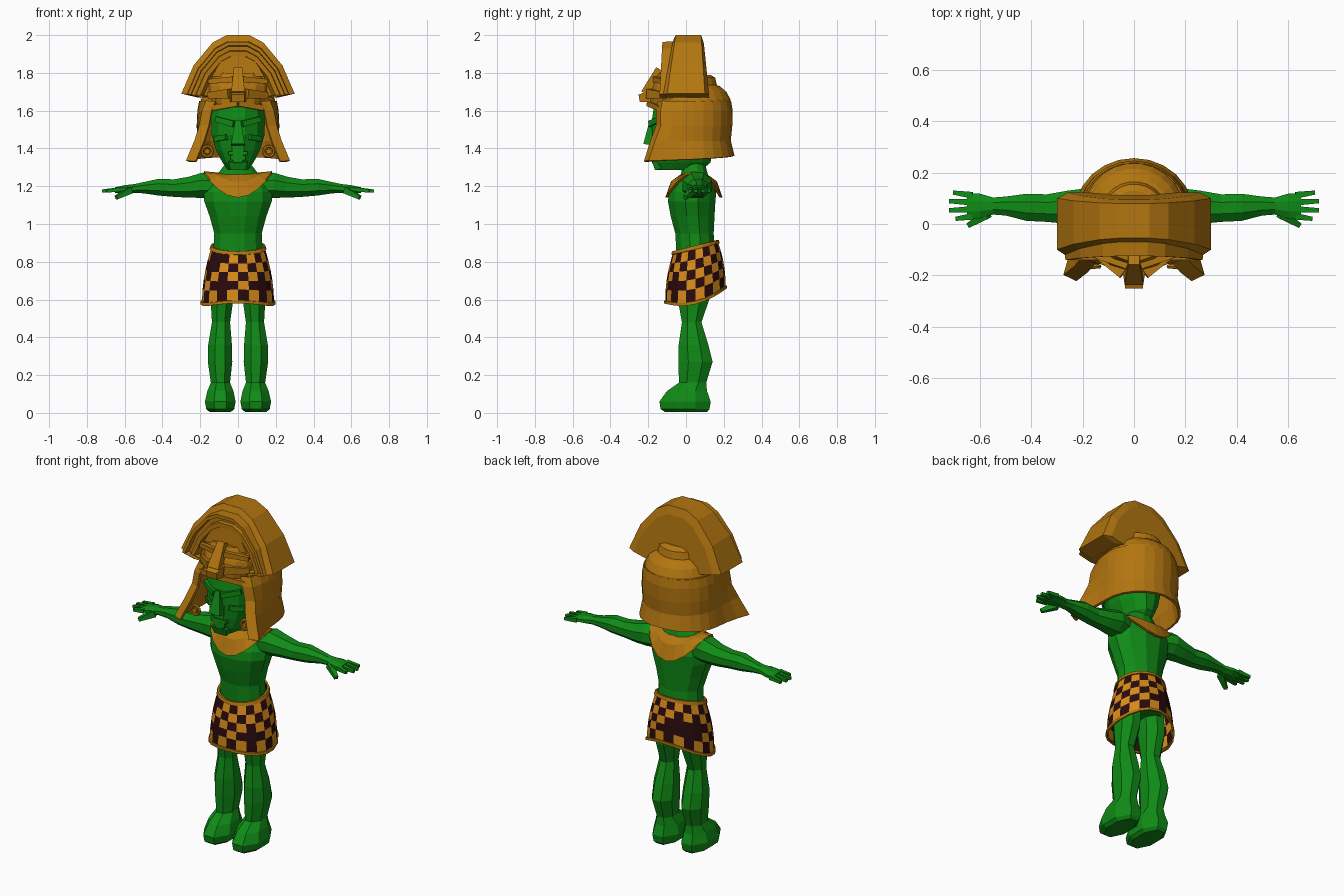
import bpy, bmesh, random
from math import sin, cos, pi, tau
from mathutils import Vector

random.seed(4)
if "Cube" in bpy.data.objects:
    bpy.data.objects.remove(bpy.data.objects["Cube"])


def material(name, rgb):
    m = bpy.data.materials.new(name)
    m.use_nodes = True
    m.diffuse_color = (*rgb, 1)
    bsdf = m.node_tree.nodes["Principled BSDF"]
    bsdf.inputs["Base Color"].default_value = (*rgb, 1)
    bsdf.inputs["Roughness"].default_value = 0.8
    return m


GREEN = material("green_skin", (0.005, 0.26, 0.008))
GOLD = material("gold", (0.45, 0.18, 0.005))
ORANGE = material("orange_check", (0.68, 0.26, 0.01))
DARK = material("dark_maroon", (0.022, 0.003, 0.004))


def loft(name, rings, mats, closed=True, caps=True, mirror=False, rule=None):
    """Skin a list of point rings; rule(row, column) picks a material index."""
    bm = bmesh.new()
    rows = [[bm.verts.new(p) for p in r] for r in rings]
    n = len(rows[0])
    for j in range(len(rows) - 1):
        for i in range(n if closed else n - 1):
            k = (i + 1) % n
            f = bm.faces.new((rows[j][i], rows[j][k], rows[j + 1][k], rows[j + 1][i]))
            if rule:
                f.material_index = rule(j, i)
    if caps:
        bm.faces.new(rows[0])
        bm.faces.new(rows[-1])
    bmesh.ops.recalc_face_normals(bm, faces=bm.faces)
    me = bpy.data.meshes.new(name)
    bm.to_mesh(me)
    bm.free()
    for m in mats:
        me.materials.append(m)
    ob = bpy.data.objects.new(name, me)
    bpy.context.collection.objects.link(ob)
    if mirror:
        ob.modifiers.new("Mirror", 'MIRROR')
    return ob


def ring(n, x, y, z, rx, ry):
    """Level ellipse, first point off the front axis."""
    return [(x + rx * cos(tau * (i + .5) / n), y + ry * sin(tau * (i + .5) / n), z)
            for i in range(n)]


def side_ring(n, x, y, z, ry, rz):
    """Upright ellipse across the x axis."""
    return [(x, y + ry * cos(tau * (i + .5) / n), z + rz * sin(tau * (i + .5) / n))
            for i in range(n)]


def bar(name, p0, p1, s0, s1, mat, mirror=False):
    """Tapered four sided bar from p0 to p1."""
    a, b = Vector(p0), Vector(p1)
    q = (b - a).to_track_quat('Z', 'Y')
    rings = [[c + q @ Vector((u * s[0], v * s[1], 0))
              for u, v in ((-1, -1), (1, -1), (1, 1), (-1, 1))]
             for c, s in ((a, s0), (b, s1))]
    return loft(name, rings, [mat], mirror=mirror)


# Body: y centre, z, half width, half depth
torso = [(.05, .70, .13, .10), (.05, .86, .135, .105), (.045, .95, .13, .105),
         (.035, 1.04, .155, .12), (.03, 1.12, .185, .13), (.035, 1.17, .185, .13),
         (.045, 1.22, .165, .105), (.045, 1.255, .12, .075), (.04, 1.33, .06, .06)]
loft("torso", [ring(12, 0, y, z, a, b) for y, z, a, b in torso], [GREEN])

# Legs and feet: x, y, z, half width, half depth
leg = [(.08, .04, .75, .065, .09), (.085, .04, .60, .065, .09), (.09, .03, .48, .052, .056),
       (.095, .04, .36, .068, .085), (.095, .05, .27, .07, .098), (.093, .035, .16, .055, .078),
       (.093, .005, .115, .075, .115), (.094, -.005, .06, .088, .147), (.094, -.005, .02, .08, .14),
       (.094, 0, .004, .06, .12)]
loft("leg", [ring(8, *r) for r in leg], [GREEN], mirror=True)

# Arms and hands
arm = [(.12, .05, 1.20, .075, .065), (.19, .06, 1.205, .085, .072), (.26, .065, 1.195, .07, .06),
       (.34, .062, 1.19, .058, .05), (.42, .065, 1.195, .057, .048), (.50, .07, 1.192, .04, .032),
       (.55, .07, 1.188, .036, .025), (.60, .07, 1.185, .052, .022), (.65, .07, 1.18, .055, .016)]
loft("arm", [side_ring(8, *r) for r in arm], [GREEN], mirror=True)
for k, (y, tip) in enumerate(((.03, .695), (.057, .72), (.085, .72), (.112, .705))):
    bar(f"finger_{k}", (.63, y, 1.182), (tip, .07 + (y - .07) * 1.25, 1.175),
        (.013, .012), (.008, .008), GREEN, True)
bar("thumb", (.57, .04, 1.18), (.645, -.005, 1.14), (.018, .018), (.01, .01), GREEN, True)

# Head
head = [(-.035, 1.285, .055, .12), (-.025, 1.325, .085, .16), (-.02, 1.39, .12, .165),
        (-.02, 1.47, .145, .165), (-.02, 1.56, .148, .165), (-.02, 1.62, .14, .155),
        (-.01, 1.68, .10, .10)]
loft("head", [ring(12, 0, y, z, a, b) for y, z, a, b in head], [GREEN])
bar("nose", (0, -.18, 1.55), (0, -.20, 1.42), (.014, .012), (.036, .026), GREEN)
bar("brow", (.02, -.185, 1.53), (.115, -.135, 1.555), (.016, .016), (.014, .014), GREEN, True)
bar("cheek", (.055, -.165, 1.46), (.115, -.11, 1.45), (.02, .014), (.018, .014), GREEN, True)
bar("upper_lip", (-.05, -.172, 1.375), (.05, -.172, 1.375), (.015, .01), (.015, .01), GREEN)
bar("lower_lip", (-.04, -.168, 1.35), (.04, -.168, 1.35), (.014, .012), (.014, .012), GREEN)
bar("chin", (0, -.15, 1.335), (0, -.14, 1.29), (.05, .03), (.04, .025), GREEN)

# Collar draped over the shoulders
def collar_ring(r, d, z, lift):
    return [(r * cos(t), .042 + d * sin(t), z + lift * cos(t) ** 2)
            for t in (tau * i / 20 for i in range(20))]


collar = [(.075, .072, 1.262, .008), (.135, .122, 1.225, .05), (.18, .148, 1.15, .13),
          (.182, .152, 1.14, .13), (.165, .135, 1.14, .12)]
loft("collar", [collar_ring(*r) for r in collar], [GOLD], caps=False)

# Checked skirt with gold hems
COLS = 20


def skirt_ring(f, grow):
    pts = []
    for i in range(COLS):
        t = tau * i / COLS
        c, s = cos(t), sin(t)
        top = .88 + .03 * s
        low = .595 + .04 * s - .02 * c * c + .025 * s * s
        bulge = .012 * sin(pi * f)
        pts.append(((.14 + .052 * f + bulge + grow) * c,
                    .05 + (.118 + .042 * f + bulge + grow) * s, top + (low - top) * f))
    return pts


skirt_rows = [(-.02, -.004), (-.02, .007), (.045, .007), (.05, 0), (.22, 0), (.39, 0), (.56, 0),
              (.73, 0), (.94, 0), (.945, .006), (1, .006), (1, -.005)]
checks = {(j, i): 1 if (i + j) % 2 and random.random() < .85 else 2
          for j in range(3, 8) for i in range(COLS)}
loft("skirt", [skirt_ring(*r) for r in skirt_rows], [GOLD, ORANGE, DARK], caps=False,
     rule=lambda j, i: checks.get((j, i), 0))

# Helmet dome
dome = [(1.625, .2, .2), (1.66, .197, .197), (1.70, .178, .175), (1.73, .145, .14),
        (1.735, .13, .125), (1.775, .12, .115), (1.79, .09, .09)]
loft("helmet_dome", [ring(24, 0, .04, z, a, b) for z, a, b in dome], [GOLD])

# Helmet neck guard: z, back y, side x, front corner x and y
guard = [(1.36, .25, .225, .27, -.195), (1.44, .23, .208, .225, -.16), (1.52, .238, .212, .2, -.13),
         (1.60, .24, .208, .185, -.13), (1.65, .232, .199, .165, -.12)]


def guard_row(z, back, side, fx, fy):
    row = [(side * sin(a), .04 + (back - .04) * cos(a)) for a in (pi / 2 * k / 6 for k in range(7))]
    row += [(side + (fx - side) * f ** 2, .04 + (fy - .04) * f) for f in (.33, .67, 1)]
    row.append((fx - .048, fy - .022))
    drop = .03 if z < 1.4 else 0
    return [(x, y, z - drop * k / (len(row) - 1)) for k, (x, y) in enumerate(row)]


neck_guard = loft("helmet_neck_guard", [guard_row(*r) for r in guard], [GOLD],
                  closed=False, caps=False, mirror=True)
shell = neck_guard.modifiers.new("Thickness", 'SOLIDIFY')
shell.thickness, shell.offset = .014, 0

# Animal mask on the helmet front
mask = [(-.04, 1.635, .15, .155), (-.04, 1.68, .165, .155), (-.035, 1.73, .17, .14),
        (-.03, 1.80, .13, .115)]
loft("mask_base", [ring(16, 0, y, z, a, b) for y, z, a, b in mask], [GOLD])
bar("mask_snout", (0, -.14, 1.685), (0, -.248, 1.665), (.05, .04), (.034, .02), GOLD)
bar("mask_nose_bridge", (0, -.14, 1.82), (0, -.215, 1.69), (.022, .02), (.036, .025), GOLD)
bar("mask_brow", (.025, -.16, 1.765), (.155, -.12, 1.755), (.016, .016), (.012, .012), GOLD, True)
bar("mask_cheek", (.04, -.19, 1.69), (.15, -.11, 1.68), (.025, .025), (.018, .018), GOLD, True)
bar("helmet_brow_edge", (0, -.195, 1.638), (.145, -.135, 1.612), (.014, .014), (.014, .014), GOLD, True)

# Fan crest: scale, depth at the base, depth at the top
half = [(.30, 1.69), (.235, 1.84), (.135, 1.96), (.06, 2.0)]
outline = [(.215, 1.67)] + half + [(-x, z) for x, z in reversed(half)] + [(-.215, 1.67)]


def crest_ring(s, base, top):
    return [(x * s, base + (top - base) * max(0, z - 1.69) / .31, 1.67 + (z - 1.67) * s)
            for x, z in outline]


crest = [(.6, -.09, -.08), (.66, -.125, -.115), (.74, -.125, -.115), (.75, -.105, -.095),
         (.82, -.105, -.095), (.83, -.14, -.125), (.89, -.14, -.125), (.9, -.12, -.07),
         (1, -.10, -.055), (1, .10, .08), (.86, .122, .095)]
loft("crest", [crest_ring(*r) for r in crest], [GOLD])
bar("crest_panel", (0, -.1, 1.78), (0, -.1, 1.89), (.14, .02), (.075, .012), GOLD)

# Earrings
for side, x in (("left", .163), ("right", -.163)):
    bpy.ops.mesh.primitive_torus_add(location=(x, -.165, 1.385), rotation=(pi / 2, 0, 0),
                                     major_radius=.027, minor_radius=.009,
                                     major_segments=12, minor_segments=6)
    hoop = bpy.context.object
    hoop.name = side + "_earring"
    hoop.data.materials.append(GOLD)
    bpy.ops.mesh.primitive_cylinder_add(location=(x, -.16, 1.385), rotation=(pi / 2, 0, 0),
                                        radius=.014, depth=.03, vertices=10)
    stud = bpy.context.object
    stud.name = side + "_earring_stud"
    stud.data.materials.append(GOLD)
